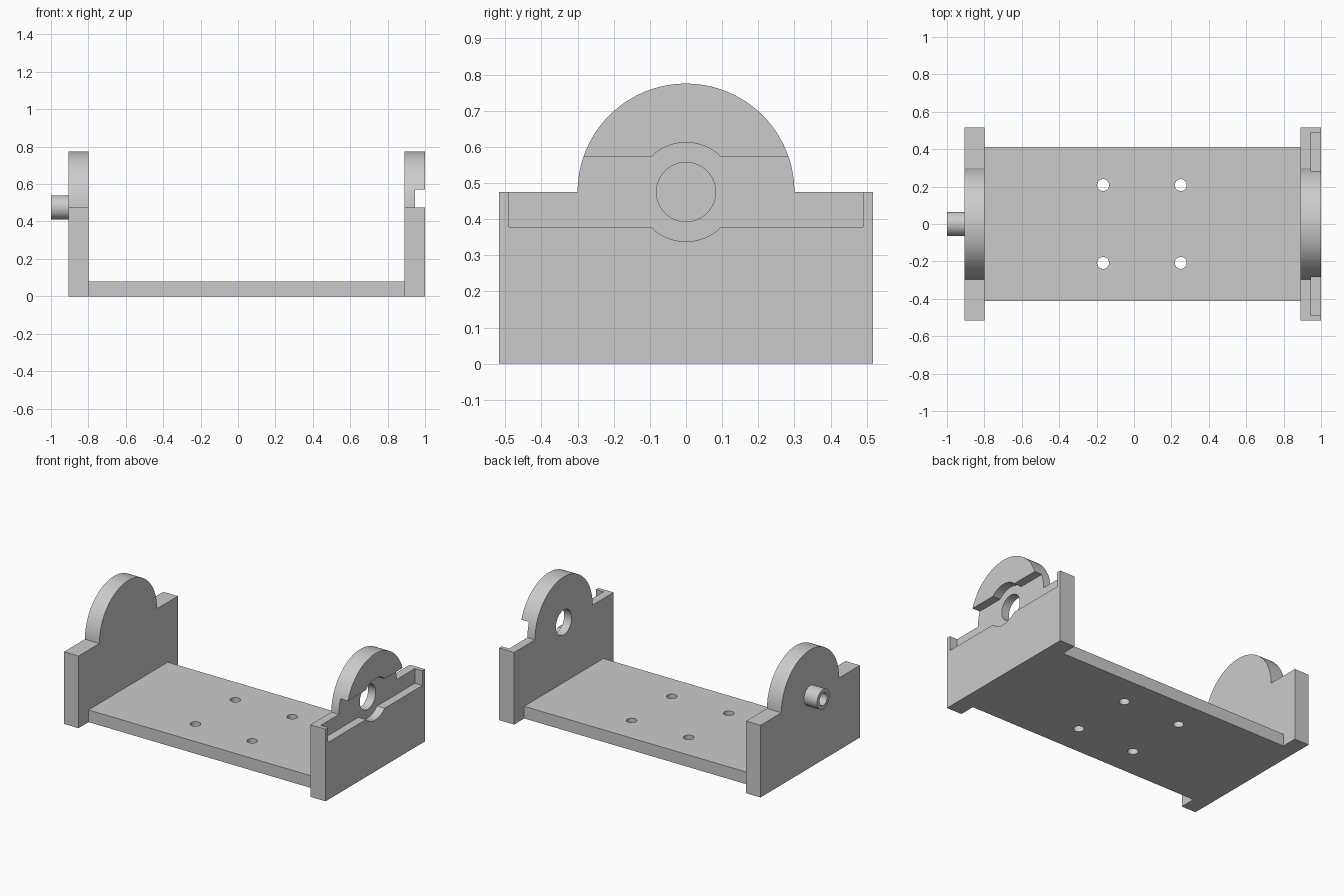
import bpy
import bmesh
from math import asin, cos, pi, sin
from mathutils import Matrix

default_cube = bpy.data.objects.get("Cube")
if default_cube:
    bpy.data.objects.remove(default_cube, do_unlink=True)

grey = bpy.data.materials.new("plain_grey")
grey.use_nodes = True
grey.diffuse_color = (0.6, 0.6, 0.6, 1)
grey.node_tree.nodes["Principled BSDF"].inputs["Base Color"].default_value = grey.diffuse_color

AXIS_Z = 0.475      # height of the pivot and of the wall shoulders
HALF_DEPTH = 0.517
DOME_R = 0.3


def make_object(name, bm):
    bmesh.ops.recalc_face_normals(bm, faces=bm.faces)
    mesh = bpy.data.meshes.new(name)
    bm.to_mesh(mesh)
    bm.free()
    mesh.materials.append(grey)
    obj = bpy.data.objects.new(name, mesh)
    bpy.context.collection.objects.link(obj)
    return obj


def extrude_x(name, profile, x0, x1):
    """Solid from a (y, z) outline running from x0 to x1."""
    bm = bmesh.new()
    face = bm.faces.new([bm.verts.new((x0, y, z)) for y, z in profile])
    result = bmesh.ops.extrude_face_region(bm, geom=[face])
    verts = [g for g in result["geom"] if isinstance(g, bmesh.types.BMVert)]
    bmesh.ops.translate(bm, verts=verts, vec=(x1 - x0, 0, 0))
    return make_object(name, bm)


def arc(radius, start, end, steps):
    """(y, z) points on an arc around the pivot."""
    angles = [start + (end - start) * i / steps for i in range(steps + 1)]
    return [(radius * cos(a), AXIS_Z + radius * sin(a)) for a in angles]


def disc(radius, steps=48):
    return arc(radius, 0, 2 * pi, steps)[:-1]


def cut(target, cutter):
    mod = target.modifiers.new("cut", "BOOLEAN")
    mod.operation = "DIFFERENCE"
    mod.solver = "EXACT"
    mod.object = cutter
    bpy.context.view_layer.objects.active = target
    bpy.ops.object.modifier_apply(modifier=mod.name)
    bpy.data.objects.remove(cutter, do_unlink=True)


# End walls: a block with a half-round dome
wall_profile = [(-HALF_DEPTH, 0), (HALF_DEPTH, 0), (HALF_DEPTH, AXIS_Z)]
wall_profile += arc(DOME_R, 0, pi, 48) + [(-HALF_DEPTH, AXIS_Z)]
right_wall = extrude_x("right_wall", wall_profile, -0.905, -0.8)
left_wall = extrude_x("left_wall", wall_profile, 0.89, 1.0)

# Slot with a round centre, sunk into the outside of the left wall
half_slot, slot_end, boss_r = 0.097, 0.49, 0.137
a = asin(half_slot / boss_r)
low, high = AXIS_Z - half_slot, AXIS_Z + half_slot
slot_profile = [(slot_end, low), (slot_end, high)] + arc(boss_r, a, pi - a, 16)
slot_profile += [(-slot_end, high), (-slot_end, low)] + arc(boss_r, pi + a, 2 * pi - a, 16)
cut(left_wall, extrude_x("slot_cutter", slot_profile, 0.945, 1.1))

# Pivot hole through the left wall
cut(left_wall, extrude_x("pivot_cutter", disc(0.082), 0.8, 1.1))

# Hollow peg on the outside of the right wall
peg = extrude_x("pivot_peg", disc(0.065), -1.0, -0.9)
cut(peg, extrude_x("peg_cutter", disc(0.04), -1.1, -0.905))

# Base plate with four screw holes
base_half = 0.412
base = extrude_x("base_plate", [(-base_half, 0), (base_half, 0), (base_half, 0.08), (-base_half, 0.08)],
                 -0.8, 0.89)
for x in (-0.165, 0.25):
    for y in (-0.208, 0.208):
        bm = bmesh.new()
        bmesh.ops.create_cone(bm, cap_ends=True, segments=32, radius1=0.032, radius2=0.032,
                              depth=0.4, matrix=Matrix.Translation((x, y, 0)))
        cut(base, make_object("screw_cutter", bm))

# Smooth round surfaces, crisp edges
for obj in (right_wall, left_wall, peg, base):
    bpy.ops.object.select_all(action="DESELECT")
    obj.select_set(True)
    bpy.context.view_layer.objects.active = obj
    bpy.ops.object.shade_smooth_by_angle(angle=pi / 6)
